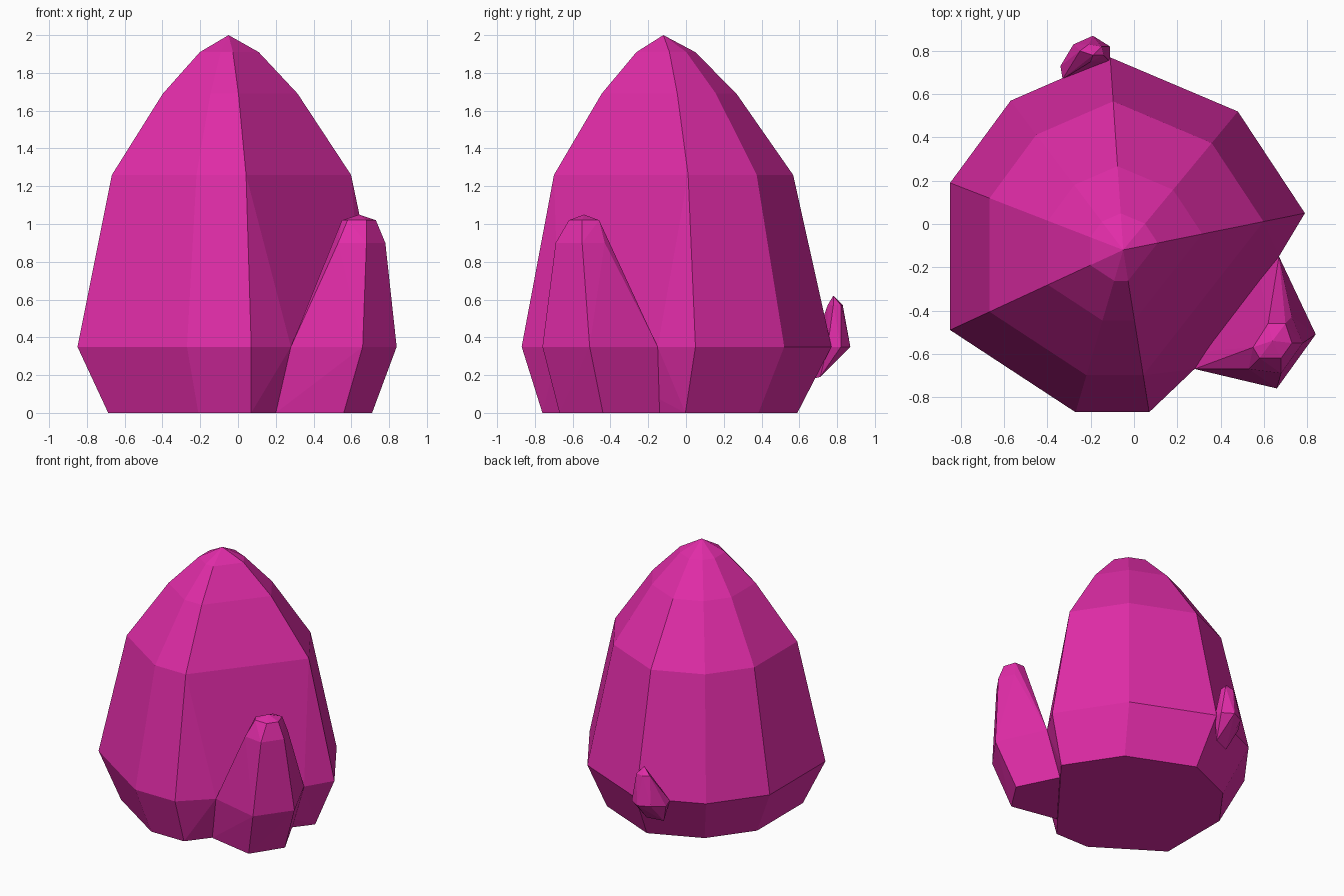
import bpy, bmesh, math

if "Cube" in bpy.data.objects:
    bpy.data.objects.remove(bpy.data.objects["Cube"])

mat = bpy.data.materials.new("magenta_crystal")
mat.diffuse_color = (0.75, 0.025, 0.39, 1)
mat.use_nodes = True
mat.node_tree.nodes["Principled BSDF"].inputs["Base Color"].default_value = mat.diffuse_color


def crystal(name, points):
    """Flat-faced convex gem around a few section points."""
    bm = bmesh.new()
    for p in points:
        bm.verts.new(p)
    res = bmesh.ops.convex_hull(bm, input=bm.verts)
    loose = [v for v in bm.verts if not v.link_faces]
    bmesh.ops.delete(bm, geom=loose, context='VERTS')
    bmesh.ops.dissolve_limit(bm, angle_limit=math.radians(2),
                             verts=bm.verts, edges=bm.edges)
    bmesh.ops.recalc_face_normals(bm, faces=bm.faces)
    me = bpy.data.meshes.new(name)
    bm.to_mesh(me)
    bm.free()
    me.materials.append(mat)
    ob = bpy.data.objects.new(name, me)
    bpy.context.collection.objects.link(ob)
    return ob


def section(outline, centre, scale, z):
    cx, cy = centre
    return [(cx + (x - cx) * scale, cy + (y - cy) * scale, z) for x, y in outline]


# Main crystal: one eight-sided outline scaled toward the tip and the foot
outline = [(-.85, .19), (-.57, .57), (-.11, .77), (.48, .52),
           (.79, .05), (.07, -.87), (-.27, -.87), (-.85, -.49)]
tip, foot = (-.05, -.12), (.07, -.25)
pts = section(outline, foot, .823, 0)
for scale, z in [(1, .35), (.772, 1.26), (.435, 1.69), (.19, 1.91)]:
    pts += section(outline, tip, scale, z)
pts += [(*tip, 2), (.28, -.67, .35), (.67, -.15, .35)]
crystal("main_crystal", pts)

# Side crystal growing out of the front right face
crystal("side_crystal", [
    (.20, -.60, 0), (.56, -.67, 0), (.71, -.44, 0), (.56, -.14, 0),
    (.28, -.67, .35), (.66, -.76, .35), (.84, -.51, .35), (.67, -.15, .35),
    (.53, -.67, .90), (.68, -.69, .90), (.78, -.55, .90), (.73, -.43, .90),
    (.55, -.57, 1.02), (.58, -.62, 1.02), (.68, -.62, 1.02),
    (.73, -.55, 1.02), (.70, -.46, 1.02), (.62, -.46, 1.02),
    (.64, -.54, 1.05)])

# Tiny crystal budding from the back
crystal("back_bud", [
    (-.28, .67, .18), (-.16, .71, .19),
    (-.33, .67, .35), (-.34, .73, .33), (-.28, .83, .35),
    (-.19, .87, .35), (-.11, .82, .35), (-.11, .75, .35),
    (-.25, .80, .57), (-.21, .83, .57), (-.15, .82, .57),
    (-.14, .78, .57), (-.20, .75, .57), (-.19, .78, .62)])
